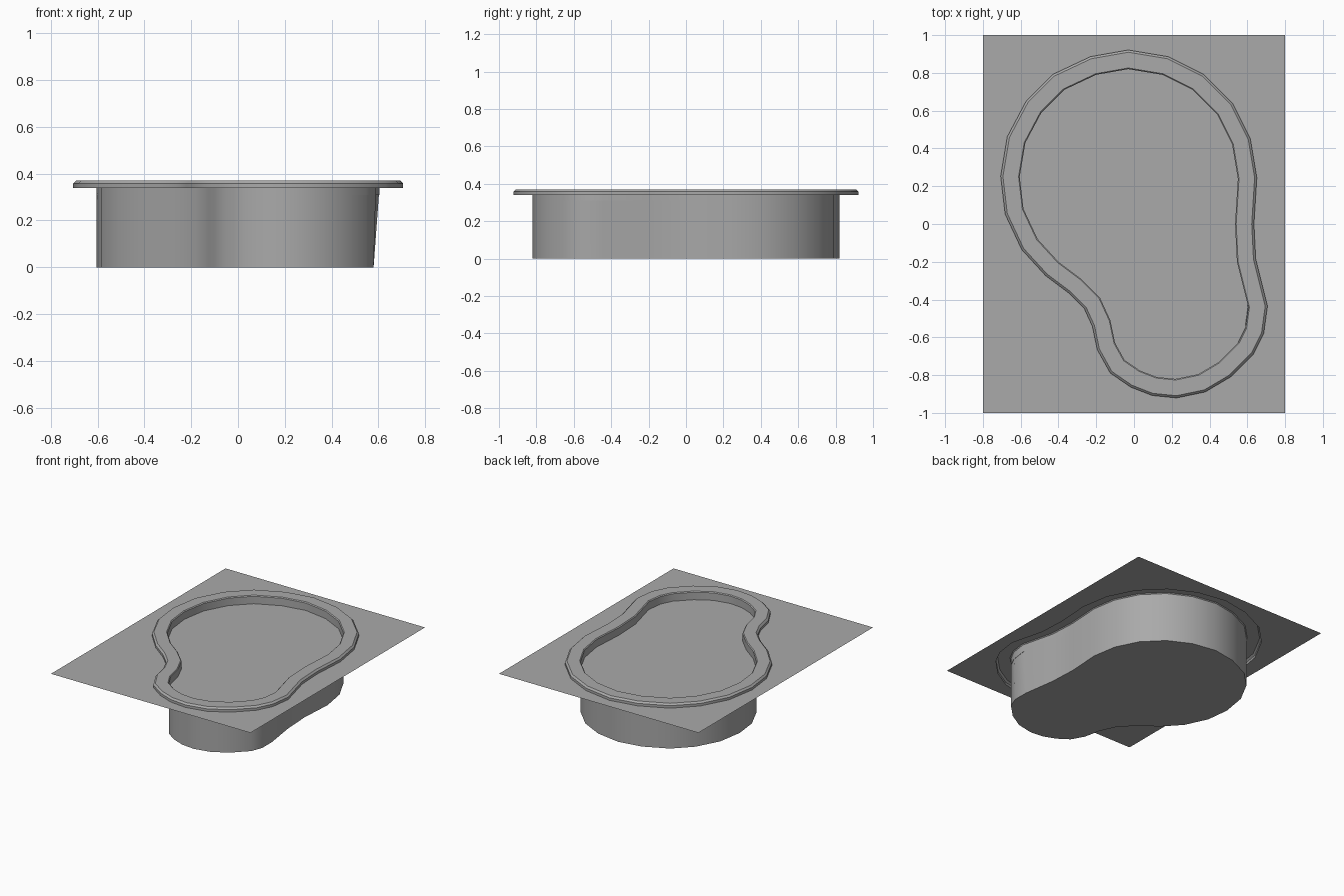
import bpy
import bmesh
import math
from mathutils import Vector

default_cube = bpy.data.objects.get("Cube")
if default_cube:
    bpy.data.objects.remove(default_cube, do_unlink=True)

# One plain grey for every part
grey = bpy.data.materials.new("plain grey")
grey.use_nodes = True
colour = (0.4, 0.4, 0.4, 1.0)
grey.diffuse_color = colour
grey.node_tree.nodes["Principled BSDF"].inputs["Base Color"].default_value = colour

GROUND_Z, RIM_Z, WATER_Z = 0.34, 0.37, 0.31
RIM_WIDTH, BEVEL = 0.10, 0.012

# Inner pool outline, clockwise from the back, in hundredths
OUTLINE = [Vector((x / 100, y / 100)) for x, y in (
    (-3, 82), (15, 79), (31, 71), (44, 58), (52, 42), (55, 24), (53.5, 0),
    (54.5, -20), (60.5, -44), (59, -55), (55, -63), (45, -73), (34, -79.5),
    (22, -82), (12, -81), (3, -77.5), (-5, -72), (-10, -63), (-12.5, -51),
    (-18, -39), (-28, -29), (-40, -20), (-51, -8), (-58.5, 8), (-60.5, 25),
    (-57.5, 43), (-49, 59), (-37, 71), (-20, 79))]


def offset(distance):
    """Outline pushed outwards with mitred corners."""
    result = []
    for i, point in enumerate(OUTLINE):
        before = (point - OUTLINE[i - 1]).normalized()
        after = (OUTLINE[(i + 1) % len(OUTLINE)] - point).normalized()
        n1, n2 = Vector((-before.y, before.x)), Vector((-after.y, after.x))
        mitre = (n1 + n2).normalized()
        result.append(point + mitre * (distance / mitre.dot(n1)))
    return result


def add_loop(bm, points, z):
    return [bm.verts.new((p.x, p.y, z)) for p in points]


def skin(bm, lower, upper):
    """Join two matching rings with quads."""
    n = len(lower)
    for i in range(n):
        j = (i + 1) % n
        bm.faces.new((lower[i], upper[i], upper[j], lower[j]))


def finish(bm, name, smooth=False):
    mesh = bpy.data.meshes.new(name)
    bm.to_mesh(mesh)
    bm.free()
    obj = bpy.data.objects.new(name, mesh)
    bpy.context.collection.objects.link(obj)
    mesh.materials.append(grey)
    if smooth:
        bpy.ops.object.select_all(action="DESELECT")
        obj.select_set(True)
        bpy.context.view_layer.objects.active = obj
        bpy.ops.object.shade_smooth_by_angle(angle=math.radians(35))
    return obj


# Rim: open-bottomed coping swept around the outline
bm = bmesh.new()
profile = [
    (RIM_WIDTH, GROUND_Z),
    (RIM_WIDTH, RIM_Z - BEVEL),
    (RIM_WIDTH - BEVEL, RIM_Z),
    (BEVEL / 2, RIM_Z),
    (0, RIM_Z - BEVEL / 2),
    (0, WATER_Z),
]
rings = [add_loop(bm, offset(d), z) for d, z in profile]
for lower, upper in zip(rings, rings[1:]):
    skin(bm, lower, upper)
finish(bm, "pool_rim", smooth=True)

# Basin: outer wall and closed floor, slightly tucked in on the left
bm = bmesh.new()
floor_points = [Vector((min(p.x, 0.58), p.y)) for p in OUTLINE]
floor_ring = add_loop(bm, floor_points, 0)
skin(bm, floor_ring, add_loop(bm, OUTLINE, GROUND_Z))
bm.faces.new(floor_ring)
bmesh.ops.recalc_face_normals(bm, faces=bm.faces)
bm.normal_update()
floor = min(bm.faces, key=lambda f: f.calc_center_median().z)
if floor.normal.z > 0:
    bmesh.ops.reverse_faces(bm, faces=bm.faces[:])
finish(bm, "pool_basin", smooth=True)

# Water: flat sheet just below the rim
bm = bmesh.new()
bm.faces.new(list(reversed(add_loop(bm, OUTLINE, WATER_Z))))
finish(bm, "water_surface")

# Ground: thin sheet with a hole that follows the rim
bm = bmesh.new()
corners = [Vector(c) for c in ((-0.8, -1), (0.8, -1), (0.8, 1), (-0.8, 1))]
edges = []
for points in (corners, offset(RIM_WIDTH)):
    ring = add_loop(bm, points, GROUND_Z)
    edges += [bm.edges.new((ring[i - 1], ring[i])) for i in range(len(ring))]
bmesh.ops.triangle_fill(bm, edges=edges, use_beauty=True, normal=(0, 0, 1))
bm.normal_update()
bmesh.ops.reverse_faces(bm, faces=[f for f in bm.faces if f.normal.z < 0])
finish(bm, "ground_sheet")
